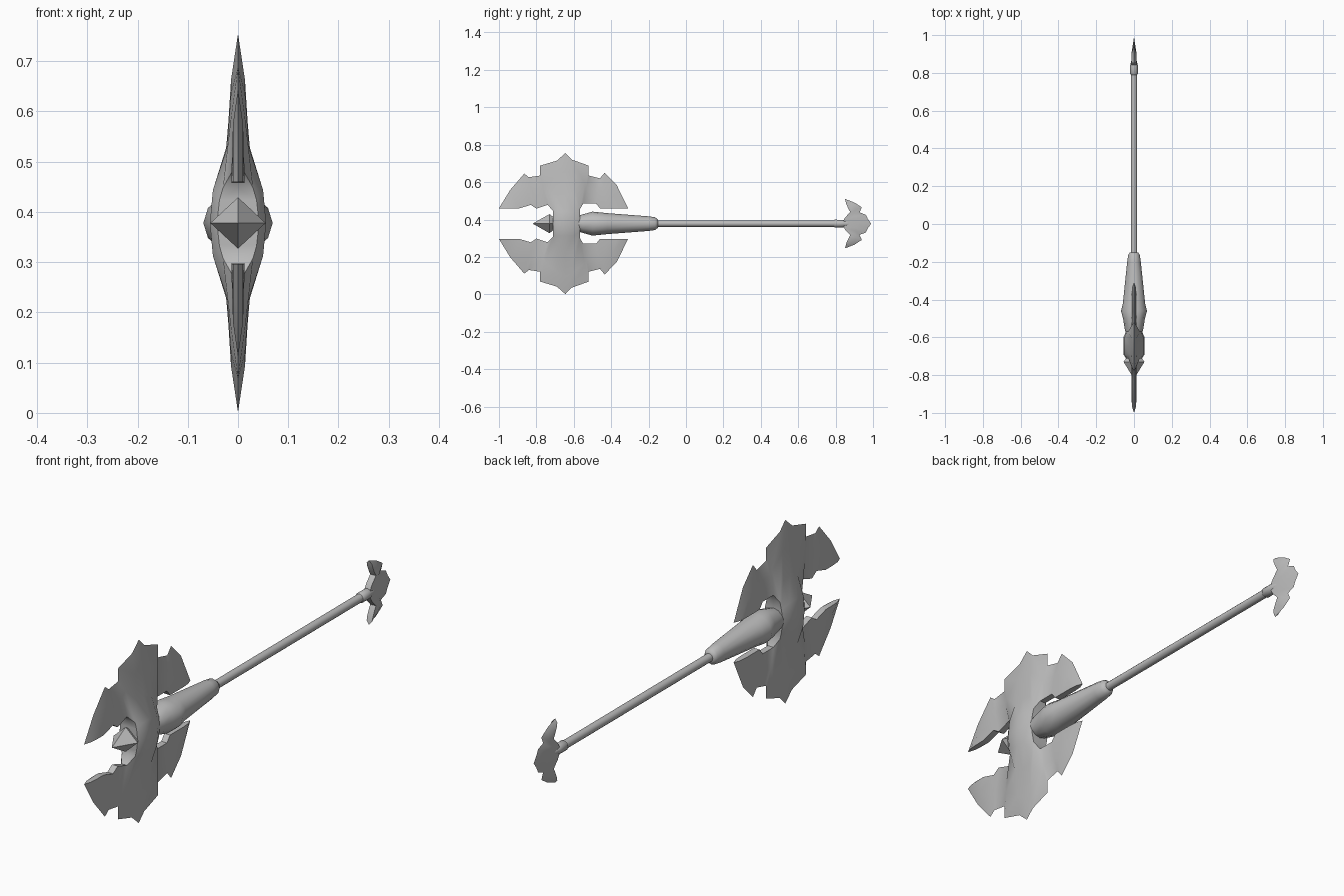
import bpy, bmesh, math

if "Cube" in bpy.data.objects:
    bpy.data.objects.remove(bpy.data.objects["Cube"])

AXIS_Z = 0.378  # height of the shaft axis

steel = bpy.data.materials.new("grey steel")
steel.diffuse_color = (0.5, 0.5, 0.5, 1)
steel.use_nodes = True
steel.node_tree.nodes["Principled BSDF"].inputs["Base Color"].default_value = steel.diffuse_color


def finish(bm, name, angle):
    """Turn a bmesh into a smooth shaded object sitting on the shaft axis."""
    bmesh.ops.recalc_face_normals(bm, faces=bm.faces[:])
    mesh = bpy.data.meshes.new(name)
    bm.to_mesh(mesh)
    bm.free()
    mesh.materials.append(steel)
    mesh.shade_smooth()
    mesh.set_sharp_from_angle(angle=math.radians(angle))
    obj = bpy.data.objects.new(name, mesh)
    obj.location.z = AXIS_Z
    bpy.context.collection.objects.link(obj)


def loft(name, rings, sides, angle=40):
    """Stack elliptical rings (y, half width, half height) along y."""
    bm = bmesh.new()
    loops = []
    for y, rx, rz in rings:
        loops.append([bm.verts.new((rx * math.cos(2 * math.pi * i / sides), y,
                                    rz * math.sin(2 * math.pi * i / sides)))
                      for i in range(sides)])
    for a, b in zip(loops, loops[1:]):
        for i in range(sides):
            j = (i + 1) % sides
            bm.faces.new((a[i], a[j], b[j], b[i]))
    bm.faces.new(loops[0])
    bm.faces.new(loops[-1])
    bmesh.ops.remove_doubles(bm, verts=bm.verts[:], dist=1e-5)
    finish(bm, name, angle)


def blade(name, columns):
    """Skin columns of (y, z, half thickness), wall the cut edges, mirror twice."""
    bm = bmesh.new()
    grid = [[bm.verts.new((x, y, z)) for y, z, x in col] for col in columns]
    for a, b in zip(grid, grid[1:]):
        for k in range(min(len(a), len(b)) - 1):
            bm.faces.new((a[k], a[k + 1], b[k + 1], b[k]))
    walls = [e for e in bm.edges if e.is_boundary
             and not all(v.co.x < 1e-5 for v in e.verts)
             and not all(v.co.z < 1e-5 for v in e.verts)]
    new = bmesh.ops.extrude_edge_only(bm, edges=walls)["geom"]
    for v in new:
        if isinstance(v, bmesh.types.BMVert):
            v.co.x = 0
    bmesh.ops.remove_doubles(bm, verts=bm.verts[:], dist=1e-5)
    for axis in "XZ":
        bmesh.ops.mirror(bm, geom=bm.verts[:] + bm.edges[:] + bm.faces[:],
                         merge_dist=1e-5, axis=axis)
    finish(bm, name, 45)


def column(outer, inner, thick, mid_thick, f=0.42):
    """Sharp rim point, a bevel point, and the inner edge point."""
    mid = [o + (i - o) * f for o, i in zip(outer, inner)]
    return [(*outer, 0), (*mid, mid_thick), (*inner, thick)]


# Double axe head: jagged rim points paired with inner edge points
rim = [(-1, .082), (-.94, .18), (-.865, .267), (-.84, .248), (-.78, .257),
       (-.78, .31), (-.69, .337), (-.645, .377), (-.61, .342), (-.52, .31),
       (-.52, .257), (-.46, .242), (-.435, .272), (-.37, .205), (-.31, .082)]
inside = [(-.93, .082), (-.89, .082), (-.83, .1), (-.80, .08), (-.74, .1),
          (-.712, .07), (-.69, .15), (-.645, .155), (-.6, .15), (-.568, .075),
          (-.55, .107), (-.48, .107), (-.46, .082), (-.42, .082), (-.37, .082)]
head = []
for i, (o, n) in enumerate(zip(rim, inside)):
    core = 5 <= i <= 9
    edge = i in (5, 9)
    col = column(o, n, (.03 if edge else .022) if core else .013,
                 .014 if core else .010)
    if core:  # thick middle running down to the shaft axis
        col += [(n[0], .045 if edge else .065, .037 if edge else .05),
                (n[0], 0, .042 if edge else .056)]
    head.append(col)
blade("axe_head", head)

# Small crescent blade at the butt end
rim = [(.85, .132), (.90, .113), (.94, .087), (.928, .06), (.962, .047),
       (.972, .025), (.99, 0)]
inside = [(.857, .105), (.868, .08), (.878, .062), (.865, .048), (.852, .034),
          (.842, .018), (.835, 0)]
blade("butt_blade", [column(o, n, .013, .012, .5) for o, n in zip(rim, inside)])

# Shaft, end collar, flared sleeve and front spike
loft("shaft", [(-.3, .017, .017), (.82, .017, .017)], 12)
loft("butt_collar", [(.79, .017, .017), (.795, .021, .021), (.84, .02, .02),
                     (.875, .012, .01)], 12)
loft("head_sleeve", [(-.62, .035, .03), (-.55, .05, .05), (-.5, .058, .064),
                     (-.46, .069, .06), (-.42, .059, .056), (-.2, .036, .039),
                     (-.165, .031, .034), (-.15, .022, .022)], 12, 60)
loft("front_spike", [(-.82, 0, 0), (-.73, .055, .051), (-.69, .03, .02)], 4, 30)
